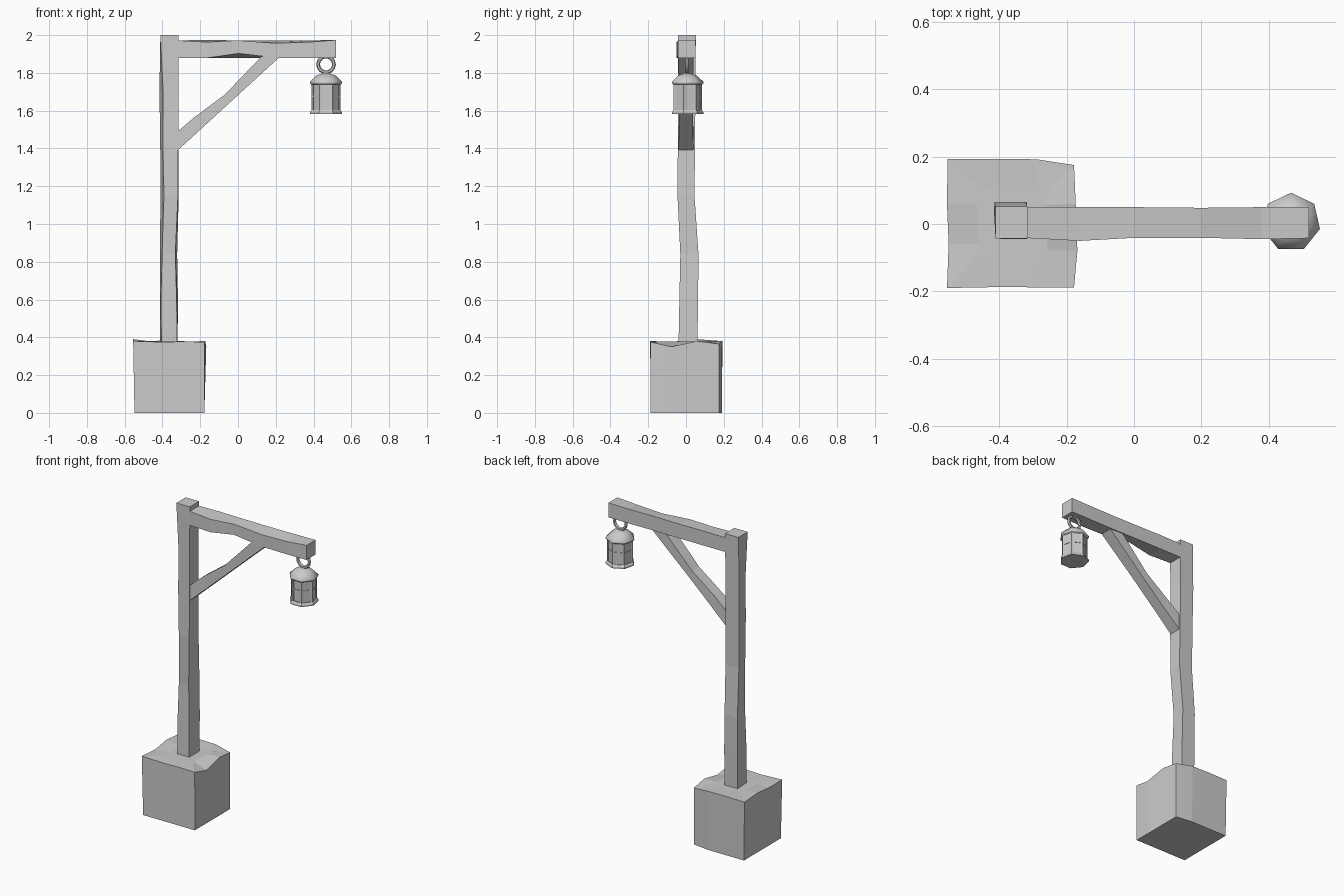
import bpy, bmesh
from math import sin, cos, pi
from mathutils import Vector

if "Cube" in bpy.data.objects:
    bpy.data.objects.remove(bpy.data.objects["Cube"])

LX, LY = 0.466, 0.005      # lantern axis
SIDES = 7


def loft(name, rings, smooth=False):
    """Skin a list of equal-length point loops and cap both ends."""
    bm = bmesh.new()
    loops = [[bm.verts.new(p) for p in r] for r in rings]
    n = len(loops[0])
    for a, b in zip(loops, loops[1:]):
        for i in range(n):
            j = (i + 1) % n
            bm.faces.new((a[i], a[j], b[j], b[i]))
    bm.faces.new(loops[0][::-1])
    bm.faces.new(loops[-1])
    bmesh.ops.recalc_face_normals(bm, faces=bm.faces)
    me = bpy.data.meshes.new(name)
    bm.to_mesh(me)
    bm.free()
    ob = bpy.data.objects.new(name, me)
    bpy.context.collection.objects.link(ob)
    if smooth:
        for p in me.polygons:
            p.use_smooth = True
    return ob


def lantern_ring(r, z, n=SIDES):
    return [(LX + r * cos(pi / 2 + 2 * pi * i / n),
             LY + r * sin(pi / 2 + 2 * pi * i / n), z) for i in range(n)]


# stone base: worn upper rim over a square foot
rim = [(-.555, -.19, .38), (-.40, -.187, .375), (-.28, -.188, .378), (-.178, -.188, .375),
       (-.168, -.08, .35), (-.173, .06, .38), (-.178, .175, .365),
       (-.29, .192, .38), (-.42, .193, .382), (-.553, .193, .38),
       (-.555, .06, .39), (-.55, -.06, .375)]
foot = [(min(max(x, -.548), -.178), min(max(y, -.187), .19), 0) for x, y, z in rim]
base = loft("stone_base", [foot, rim])
bm = bmesh.new()
bm.from_mesh(base.data)
bm.faces.ensure_lookup_table()
top = max(bm.faces, key=lambda f: f.calc_center_median().z)
bmesh.ops.inset_individual(bm, faces=[top], thickness=.09)
for v in top.verts:
    v.co.z = .378
bm.to_mesh(base.data)
bm.free()

# post: hand-hewn square timber, (z, x0 front, x0 back, x1 front, x1 back, y0, y1)
post = [(.34, -.405, -.412, -.322, -.32, -.040, .060),
        (.60, -.408, -.414, -.325, -.318, -.035, .064),
        (.84, -.402, -.414, -.332, -.322, -.030, .066),
        (1.15, -.392, -.410, -.318, -.314, -.045, .045),
        (1.45, -.398, -.412, -.316, -.316, -.043, .048),
        (1.70, -.396, -.416, -.316, -.318, -.042, .050),
        (2.00, -.411, -.411, -.315, -.315, -.043, .052)]
loft("post", [[(a, y0, z), (c, y0, z), (d, y1, z), (b, y1, z)]
              for z, a, b, c, d, y0, y1 in post])

# beam: (x, y0, y1, z low front, z low back, z top front, z top back)
beam = [(-.33, -.041, .050, 1.88, 1.88, 1.972, 1.972),
        (-.16, -.050, .050, 1.88, 1.88, 1.963, 1.974),
        (.00, -.041, .050, 1.903, 1.88, 1.972, 1.972),
        (.20, -.041, .048, 1.88, 1.88, 1.957, 1.972),
        (.38, -.045, .050, 1.88, 1.88, 1.963, 1.972),
        (.52, -.042, .050, 1.88, 1.88, 1.974, 1.974)]
loft("beam", [[(x, y0, lf), (x, y1, lb), (x, y1, tb), (x, y0, tf)]
              for x, y0, y1, lf, lb, tf, tb in beam])

# diagonal brace: lower point, upper point of each section
brace = [((-.325, 1.385), (-.325, 1.485), .040),
         ((-.19, 1.508), (-.235, 1.562), .036),
         ((-.02, 1.664), (-.07, 1.685), .036),
         ((.225, 1.888), (.125, 1.888), .040)]
loft("brace", [[(l[0], -w, l[1]), (l[0], w, l[1]), (u[0], w, u[1]), (u[0], -w, u[1])]
               for l, u, w in brace])

# lantern body, floor plate, middle band and roof
loft("lantern_floor", [lantern_ring(.087, 1.582), lantern_ring(.087, 1.592),
                       lantern_ring(.079, 1.603)])
loft("lantern_glass", [lantern_ring(.073, 1.60), lantern_ring(.073, 1.75)])
loft("lantern_band", [lantern_ring(.0765, 1.673), lantern_ring(.0765, 1.681)])
loft("lantern_roof", [lantern_ring(.080, 1.738), lantern_ring(.088, 1.745),
                      lantern_ring(.088, 1.752), lantern_ring(.052, 1.786),
                      lantern_ring(.014, 1.799)])
bpy.context.view_layer.objects.active = bpy.data.objects["lantern_roof"]
bpy.data.objects["lantern_roof"].select_set(True)
bpy.ops.object.shade_smooth_by_angle(angle=.9)

# corner bars of the lantern
for i, (x, y, z) in enumerate(lantern_ring(.074, 0)):
    out = Vector((x - LX, y - LY, 0)).normalized()
    side = Vector((-out.y, out.x, 0))
    c = Vector((x, y, 0))
    sec = [c + out * .005, c + side * .010 - out * .002,
           c - out * .008, c - side * .010 - out * .002]
    loft(f"lantern_bar_{i + 1}", [[p + Vector((0, 0, h)) for p in sec]
                                  for h in (1.598, 1.745)])

# hanging ring
bpy.ops.mesh.primitive_torus_add(location=(LX, LY, 1.845), rotation=(pi / 2, 0, 0),
                                 major_radius=.042, minor_radius=.010,
                                 major_segments=14, minor_segments=6)
bpy.context.object.name = "hanging_ring"
bpy.ops.object.shade_smooth_by_angle(angle=.9)
